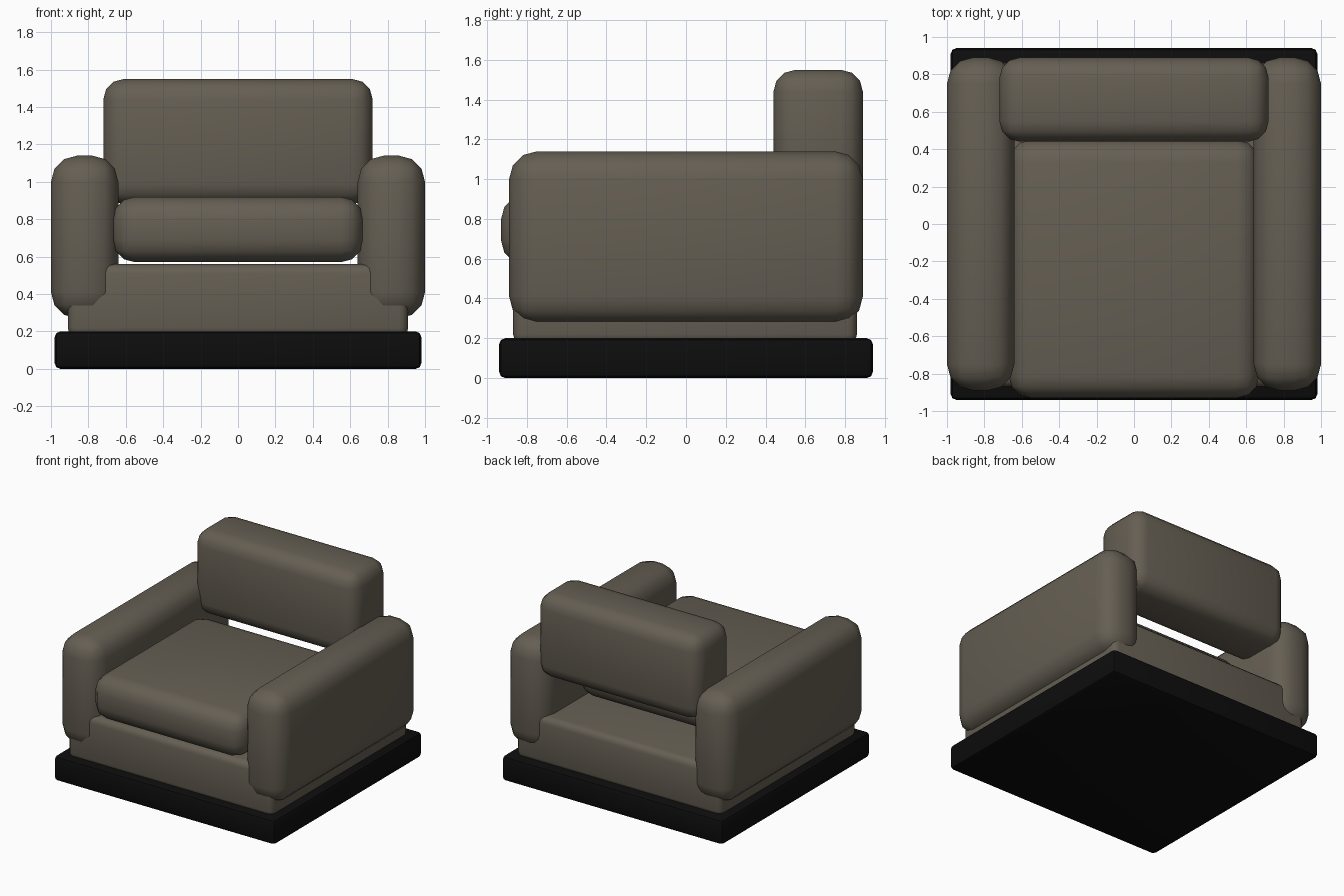
import bpy
import math
from mathutils import Vector

cube = bpy.data.objects.get("Cube")
if cube:
    bpy.data.objects.remove(cube, do_unlink=True)


def make_material(name, colour):
    mat = bpy.data.materials.new(name)
    mat.use_nodes = True
    mat.diffuse_color = colour
    mat.node_tree.nodes["Principled BSDF"].inputs["Base Color"].default_value = colour
    return mat


fabric = make_material("taupe fabric", (0.13, 0.113, 0.086, 1))
black = make_material("black plinth", (0.004, 0.004, 0.004, 1))


def rounded_box(name, low, high, radius, segments, mat):
    """Box between two corners with rounded edges."""
    low, high = Vector(low), Vector(high)
    bpy.ops.mesh.primitive_cube_add(size=1, location=(low + high) / 2)
    obj = bpy.context.object
    obj.name = name
    obj.scale = high - low
    bpy.ops.object.transform_apply(location=False, rotation=False, scale=True)
    bevel = obj.modifiers.new("rounding", 'BEVEL')
    bevel.width = radius
    bevel.segments = segments
    bpy.ops.object.modifier_apply(modifier=bevel.name)
    bpy.ops.object.shade_smooth_by_angle(angle=math.radians(40))
    obj.data.materials.append(mat)
    return obj


# Plinth and upholstered base
rounded_box("plinth", (-0.98, -0.94, 0), (0.98, 0.94, 0.2), 0.03, 2, black)
rounded_box("seat_base", (-0.91, -0.87, 0.17), (0.91, 0.86, 0.56), 0.05, 3, fabric)

# Loose cushions
rounded_box("seat_cushion", (-0.67, -0.93, 0.57), (0.67, 0.45, 0.92), 0.12, 3, fabric)
rounded_box("back_cushion", (-0.72, 0.44, 0.88), (0.72, 0.89, 1.55), 0.11, 3, fabric)

# Arms, one on each side
for side, label in ((1, "left"), (-1, "right")):
    inner, outer = sorted((side * 0.64, side * 1.0))
    rounded_box(label + "_arm", (inner, -0.89, 0.27), (outer, 0.89, 1.14), 0.14, 3, fabric)
